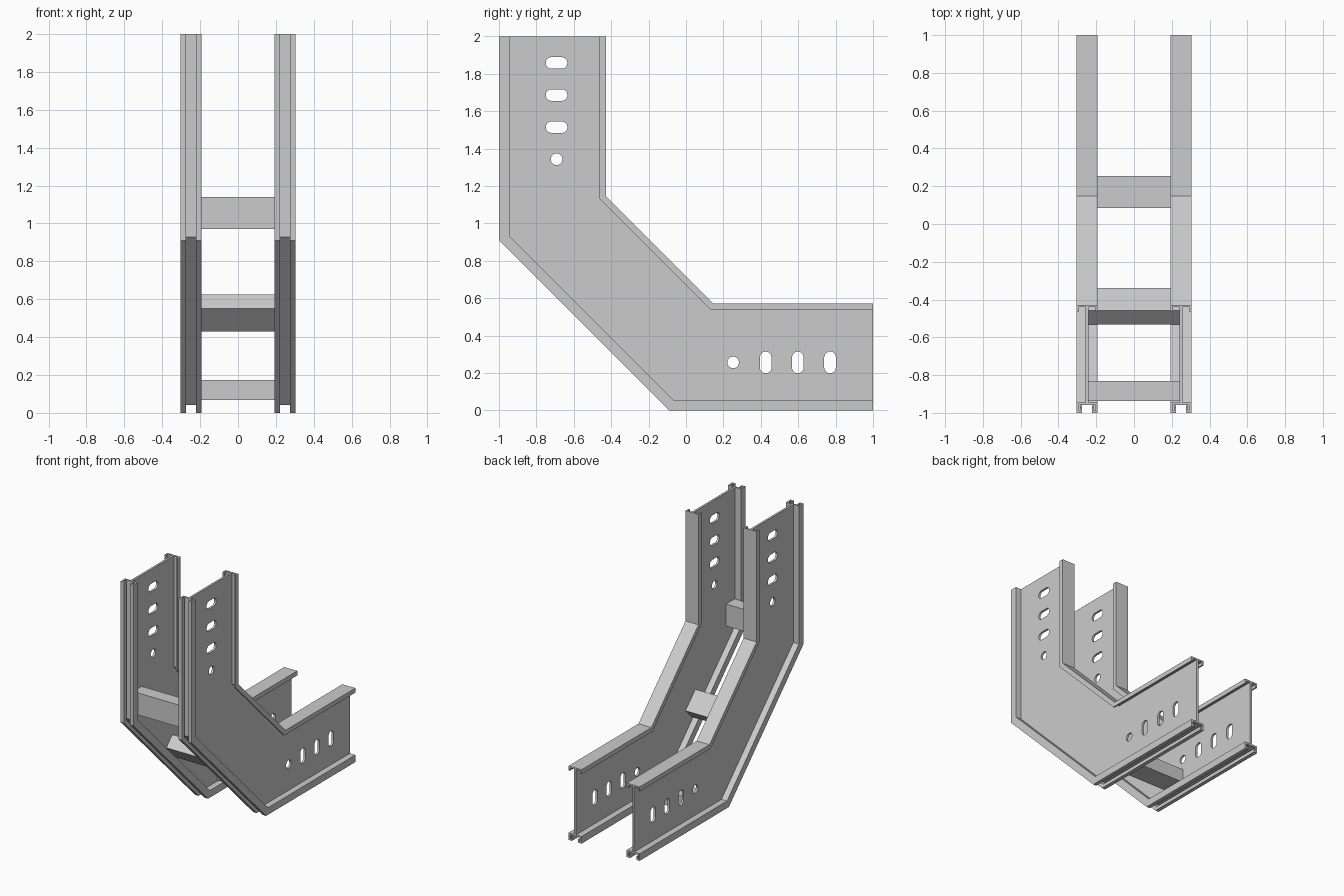
import bpy, bmesh, math
from mathutils import Matrix, Vector

if "Cube" in bpy.data.objects:
    bpy.data.objects.remove(bpy.data.objects["Cube"])

T = math.tan(math.radians(22.5))   # mitre factor at each 45 degree bend
XC = 0.2485                        # rail centre line


def path(d):
    """Points (y, z) along the bend at distance d from its outer edge."""
    return [(-1 + d, 2), (-1 + d, 0.91 + d * T), (-0.09 + d * T, d), (1, d)]


def finish(name, mesh, mirror=False):
    ob = bpy.data.objects.new(name, mesh)
    bpy.context.collection.objects.link(ob)
    if mirror:
        ob.modifiers.new("Mirror", 'MIRROR').use_mirror_merge = False
    return ob


def to_mesh(name, bm):
    bmesh.ops.recalc_face_normals(bm, faces=bm.faces[:])
    me = bpy.data.meshes.new(name)
    bm.to_mesh(me)
    bm.free()
    return me


def sweep(name, half):
    """Sweep a symmetric profile (u, d) along the mitred path."""
    prof = half + [(-u, d) for u, d in reversed(half)]
    bm = bmesh.new()
    rings = [[bm.verts.new((XC + u, *path(d)[k])) for u, d in prof] for k in range(4)]
    n = len(prof)
    for a, b in zip(rings, rings[1:]):
        for i in range(n):
            j = (i + 1) % n
            bm.faces.new((a[i], a[j], b[j], b[i]))
    bm.faces.new(rings[0])
    bm.faces.new(rings[-1])
    finish(name, to_mesh(name, bm), True)


def slot(cy, cz, hy, hz, seg=8):
    """Rounded slot outline with half sizes hy, hz."""
    r = min(hy, hz)
    pts = []
    for i in range(4 * seg):
        a = 2 * math.pi * (i + 0.5) / (4 * seg)
        c, s = math.cos(a), math.sin(a)
        pts.append((cy + r * c + math.copysign(hy - r, c),
                    cz + r * s + math.copysign(hz - r, s)))
    return pts


# Flanges: slotted channel on the outer edge, lipped cap on the inner edge
sweep("outer_channel", [(.0555, .055), (.0555, 0), (.0265, 0), (.0265, .028),
                        (.037, .028), (.037, .012), (.0435, .012), (.0435, .042)])
sweep("inner_flange", [(.0555, .572), (.0555, .537), (.0435, .537), (.0435, .56)])

# Web plates with three slots and a round hole at each end
R, L = 0.031, 0.058
loops = [path(0.05) + path(0.565)[::-1],
         slot(-0.692, 1.343, R, R), slot(0.252, 0.257, R, R)]
for i in range(3):
    loops.append(slot(-0.692, 1.515 + 0.1715 * i, L, R))
    loops.append(slot(0.426 + 0.172 * i, 0.257, R, L))

cu = bpy.data.curves.new("web_outline", 'CURVE')
cu.dimensions = '2D'
cu.fill_mode = 'BOTH'
cu.extrude = 0.008
for pts in loops:
    sp = cu.splines.new('POLY')
    sp.points.add(len(pts) - 1)
    for p, (y, z) in zip(sp.points, pts):
        p.co = (y, z, 0, 1)
    sp.use_cyclic_u = True
tmp = bpy.data.objects.new("web_outline", cu)
bpy.context.collection.objects.link(tmp)
bpy.context.view_layer.update()
deps = bpy.context.evaluated_depsgraph_get()
web = bpy.data.meshes.new_from_object(tmp.evaluated_get(deps))
bpy.data.objects.remove(tmp)
web.transform(Matrix(((0, 0, 1, XC), (1, 0, 0, 0), (0, 1, 0, 0), (0, 0, 0, 1))))
for poly in web.polygons:
    poly.use_smooth = False
finish("rail_web", web, True)

# Rungs: (y, z) centre and rotation about x
for name, y, z, rot in (("upper_rung", -0.885, 1.055, -90),
                        ("middle_rung", -0.435, 0.527, -45),
                        ("lower_rung", 0.17, 0.12, 0)):
    bm = bmesh.new()
    bmesh.ops.create_cube(bm, size=1)
    bmesh.ops.scale(bm, vec=(0.484, 0.17, 0.105), verts=bm.verts[:])
    ob = finish(name, to_mesh(name, bm))
    ob.location = Vector((0, y, z))
    ob.rotation_euler.x = math.radians(rot)
